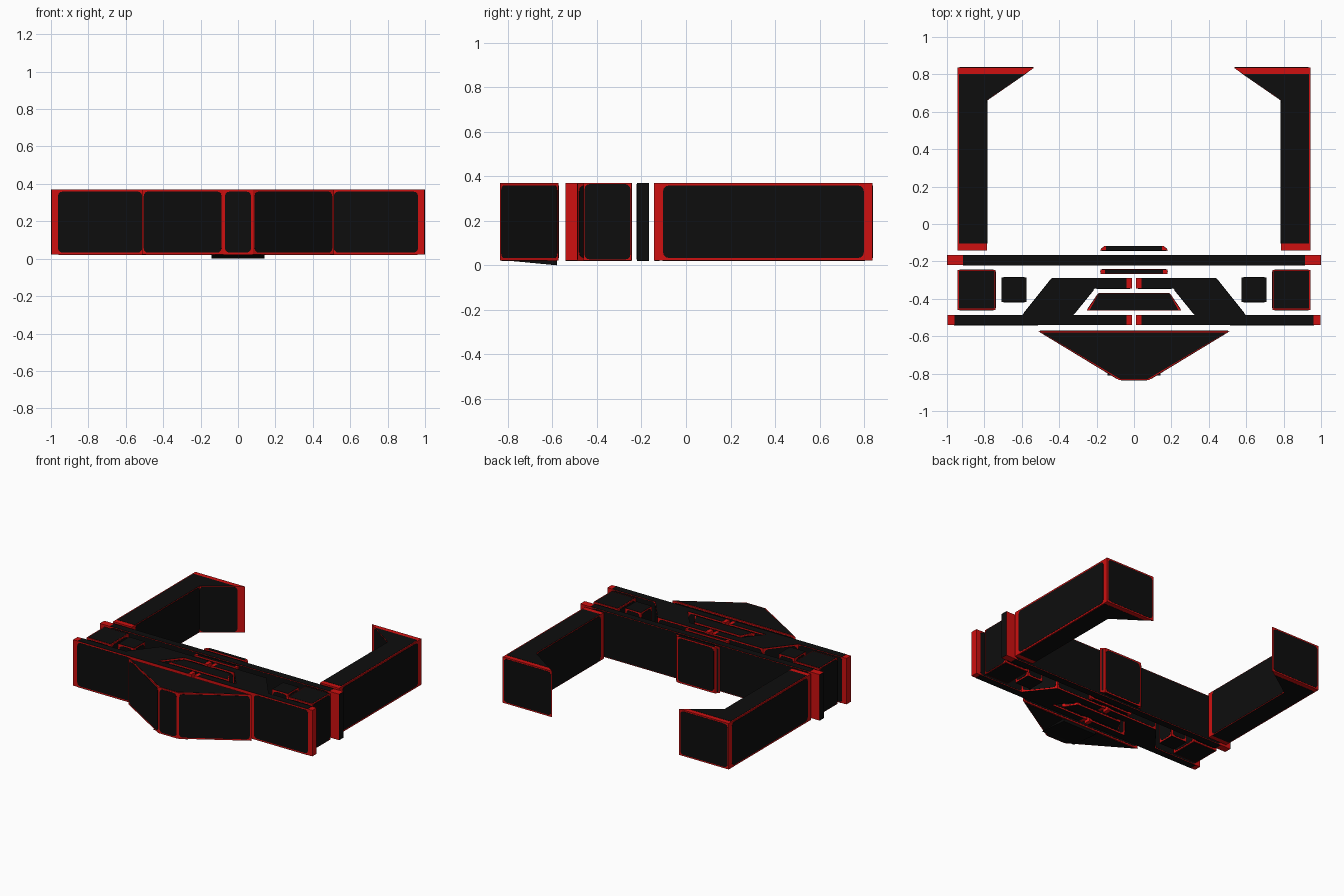
import bpy, bmesh, math
from mathutils import Vector

if "Cube" in bpy.data.objects:
    bpy.data.objects.remove(bpy.data.objects["Cube"])

Z0, Z1 = 0.022, 0.369      # height range shared by all blocks
LIFT = 0.0015              # thickness of the dark panels


def material(name, col):
    m = bpy.data.materials.new(name)
    m.diffuse_color = (*col, 1)
    m.use_nodes = True
    m.node_tree.nodes["Principled BSDF"].inputs["Base Color"].default_value = m.diffuse_color
    return m


RED = material("red", (0.62, 0.005, 0.005))
BLACK = material("black", (0.004, 0.004, 0.004))


def slab(bm, pts, offset, mat):
    """Closed solid: outline pts extruded along offset."""
    a = [bm.verts.new(p) for p in pts]
    b = [bm.verts.new(p + offset) for p in pts]
    n = len(a)
    faces = [bm.faces.new(a[::-1]), bm.faces.new(b)]
    faces += [bm.faces.new((a[i], a[(i + 1) % n], b[(i + 1) % n], b[i])) for i in range(n)]
    for f in faces:
        f.material_index = mat


def rounded(u0, u1, v0, v1, r):
    """Rounded rectangle outline, anticlockwise."""
    r = min(r, (u1 - u0) * 0.3)
    out = []
    for cu, cv, start in ((u1 - r, v0 + r, -90), (u1 - r, v1 - r, 0),
                          (u0 + r, v1 - r, 90), (u0 + r, v0 + r, 180)):
        for k in range(4):
            t = math.radians(start + 30 * k)
            out.append((cu + r * math.cos(t), cv + r * math.sin(t)))
    return out


def block(name, outline, cap=None, sides=None):
    """Red prism with dark panels: cap outline, and per side (start, end, rim) margins."""
    bm = bmesh.new()
    slab(bm, [Vector((x, y, Z0)) for x, y in outline], Vector((0, 0, Z1 - Z0)), 0)
    cap = cap or outline
    slab(bm, [Vector((x, y, Z1)) for x, y in cap], Vector((0, 0, LIFT)), 1)
    slab(bm, [Vector((x, y, Z0 - LIFT)) for x, y in cap], Vector((0, 0, LIFT)), 1)
    sides = sides or {}
    for i, (x, y) in enumerate(outline):
        m = sides.get(i, (0.01, 0.01, 0.01))
        if m is None:
            continue
        p, q = Vector((x, y, 0)), Vector((*outline[(i + 1) % len(outline)], 0))
        d = (q - p).normalized()
        normal = Vector((d.y, -d.x, 0))
        shape = rounded(m[0], (q - p).length - m[1], Z0 + m[2], Z1 - m[2], 0.025 if m[2] else 0.001)
        slab(bm, [p + d * u + Vector((0, 0, v)) for u, v in shape], normal * LIFT, 1)
    bmesh.ops.recalc_face_normals(bm, faces=bm.faces)
    me = bpy.data.meshes.new(name)
    bm.to_mesh(me)
    bm.free()
    me.materials.append(RED)
    me.materials.append(BLACK)
    ob = bpy.data.objects.new(name, me)
    bpy.context.collection.objects.link(ob)
    return ob


def pair(name, *args):
    """Right-hand block and its mirrored copy."""
    ob = block("right_" + name, *args)
    me = ob.data.copy()
    for v in me.vertices:
        v.co.x *= -1
    me.flip_normals()
    bpy.context.collection.objects.link(bpy.data.objects.new("left_" + name, me))


def rect(x0, x1, y0, y1):
    return [(x0, y0), (x1, y0), (x1, y1), (x0, y1)]


def trapezoid(w0, w1, y0, y1):
    return [(-w0, y0), (w0, y0), (w1, y1), (-w1, y1)]


# hooked side arms
pair("side_arm",
     [(0.785, -0.143), (0.943, -0.143), (0.943, 0.838), (0.53, 0.838), (0.785, 0.662)],
     [(0.787, -0.105), (0.935, -0.105), (0.935, 0.803), (0.582, 0.803), (0.787, 0.662)],
     {0: None, 1: (0.04, 0.04, 0.011), 3: (0.05, 0, 0.004), 4: (0, 0.04, 0.004)})

# long cross bar, red at both ends of its long faces
block("cross_bar", rect(-0.998, 0.998, -0.22, -0.167), rect(-0.915, 0.915, -0.22, -0.167),
      {0: (0.085, 0.085, 0.004), 1: (0, 0, 0), 2: (0.085, 0.085, 0.004), 3: (0, 0, 0)})

# thin plates behind and before the cross bar
block("rear_plate", trapezoid(0.183, 0.16, -0.142, -0.118), trapezoid(0.15, 0.15, -0.142, -0.118))
block("middle_plate", trapezoid(0.18, 0.18, -0.267, -0.243), trapezoid(0.155, 0.155, -0.265, -0.245))

# square and small posts
pair("square_post", rect(0.74, 0.943, -0.46, -0.245), rect(0.746, 0.936, -0.453, -0.251),
     {1: (0.004, 0.004, 0.004)})
pair("small_post", rect(0.576, 0.708, -0.417, -0.285))

# front bars with slanted braces
def front_outline(inner, outer):
    return [(inner, -0.54), (outer, -0.54), (outer, -0.487), (0.597, -0.487), (0.44, -0.29),
            (inner, -0.29), (inner, -0.345), (0.21, -0.345), (0.325, -0.487), (inner, -0.487)]


pair("front_bar", front_outline(0.012, 0.998), front_outline(0.04, 0.96),
     {0: (0.5, 0.035, 0.01), 1: None, 2: (0.035, 0.0, 0.004), 5: None, 9: None})

# inner trapezoid
block("inner_block", trapezoid(0.253, 0.19, -0.462, -0.37), trapezoid(0.237, 0.19, -0.46, -0.372))

# pointed nose
block("nose", [(-0.08, -0.834), (0.08, -0.834), (0.512, -0.572), (-0.512, -0.572)],
      [(-0.075, -0.828), (0.075, -0.828), (0.492, -0.581), (-0.492, -0.581)])

# shallow wedge under the nose
bm = bmesh.new()
slab(bm, [Vector((-0.142, y, z)) for y, z in ((-0.81, Z0), (-0.578, 0.0), (-0.578, Z0))],
     Vector((0.284, 0, 0)), 0)
bmesh.ops.recalc_face_normals(bm, faces=bm.faces)
me = bpy.data.meshes.new("under_wedge")
bm.to_mesh(me)
bm.free()
me.materials.append(BLACK)
bpy.context.collection.objects.link(bpy.data.objects.new("under_wedge", me))
